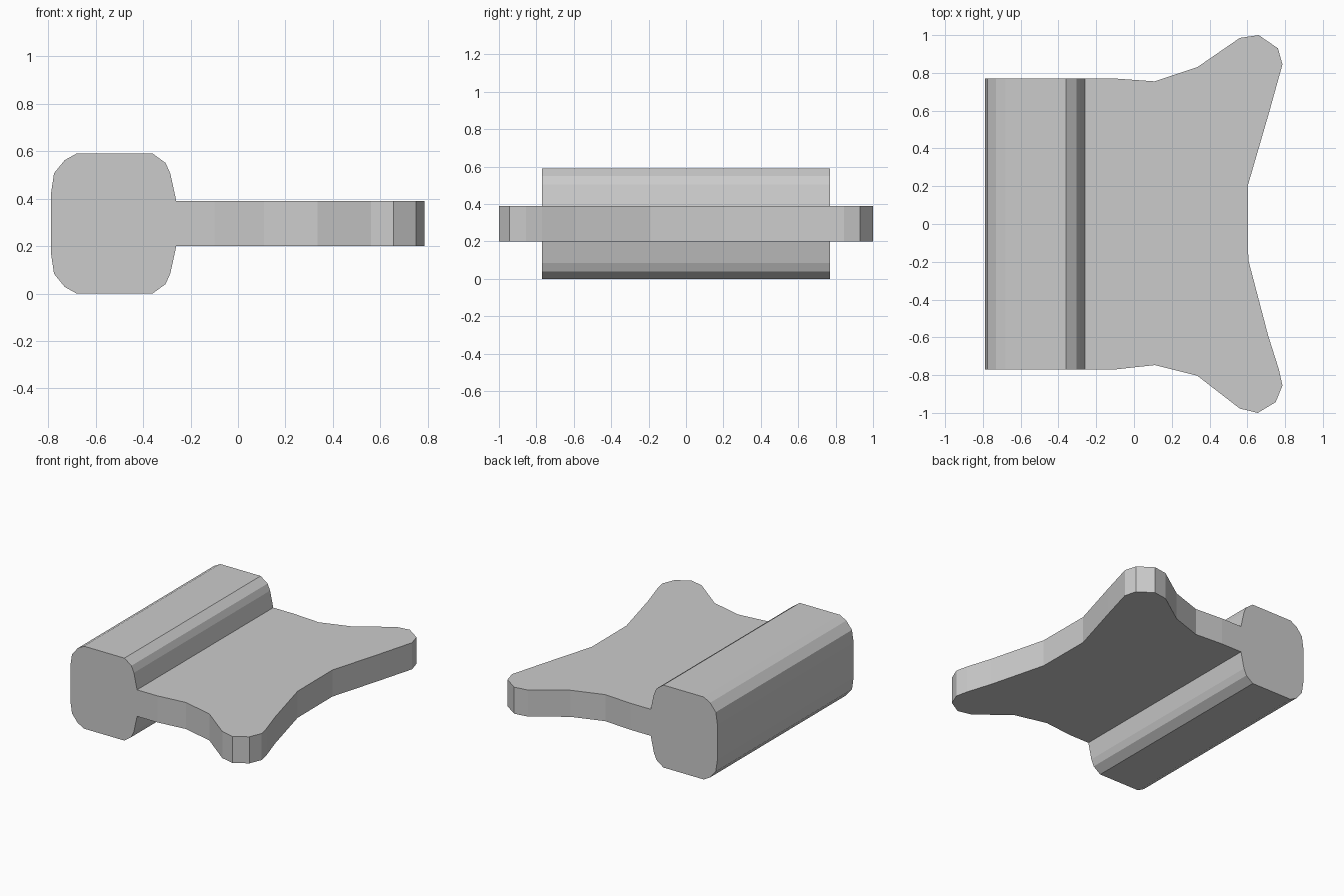
import bpy, bmesh
from mathutils import Vector

if "Cube" in bpy.data.objects:
    bpy.data.objects.remove(bpy.data.objects["Cube"])

MID = 0.295          # mid height of the bar and plate
bm = bmesh.new()


def prism(points, offset):
    """Extrude a closed outline; leave out the last side wall, where parts join."""
    a = [bm.verts.new(p) for p in points]
    b = [bm.verts.new(Vector(p) + Vector(offset)) for p in points]
    bm.faces.new(a)
    bm.faces.new(b[::-1])
    for i in range(len(a) - 1):
        bm.faces.new((a[i], a[i + 1], b[i + 1], b[i]))


# Thick rounded bar: half profile mirrored about its mid height
half = [(-0.26, 0.095), (-0.285, 0.21), (-0.305, 0.255), (-0.36, 0.295),
        (-0.68, 0.295), (-0.73, 0.267), (-0.775, 0.212), (-0.788, 0.125)]
profile = half + [(x, -z) for x, z in reversed(half)]
prism([(x, -0.77, MID + z) for x, z in profile], (0, 1.54, 0))

# Flat plate with two flared corners
outline = [(-0.26, -0.77), (-0.10, -0.77), (0.11, -0.747), (0.335, -0.803),
           (0.56, -0.977), (0.655, -1.0), (0.75, -0.943), (0.786, -0.855),
           (0.767, -0.77), (0.71, -0.59), (0.605, -0.19), (0.603, 0.205),
           (0.715, 0.59), (0.786, 0.845), (0.762, 0.93), (0.66, 1.0),
           (0.56, 0.985), (0.335, 0.83), (0.11, 0.755), (-0.10, 0.77),
           (-0.26, 0.77)]
prism([(x, y, MID - 0.095) for x, y in outline], (0, 0, 0.19))

# Weld plate to bar
bmesh.ops.remove_doubles(bm, verts=bm.verts[:], dist=0.001)
bmesh.ops.recalc_face_normals(bm, faces=bm.faces[:])
mesh = bpy.data.meshes.new("bar_with_flared_plate")
bm.to_mesh(mesh)
bm.free()
bpy.context.collection.objects.link(bpy.data.objects.new("bar_with_flared_plate", mesh))
